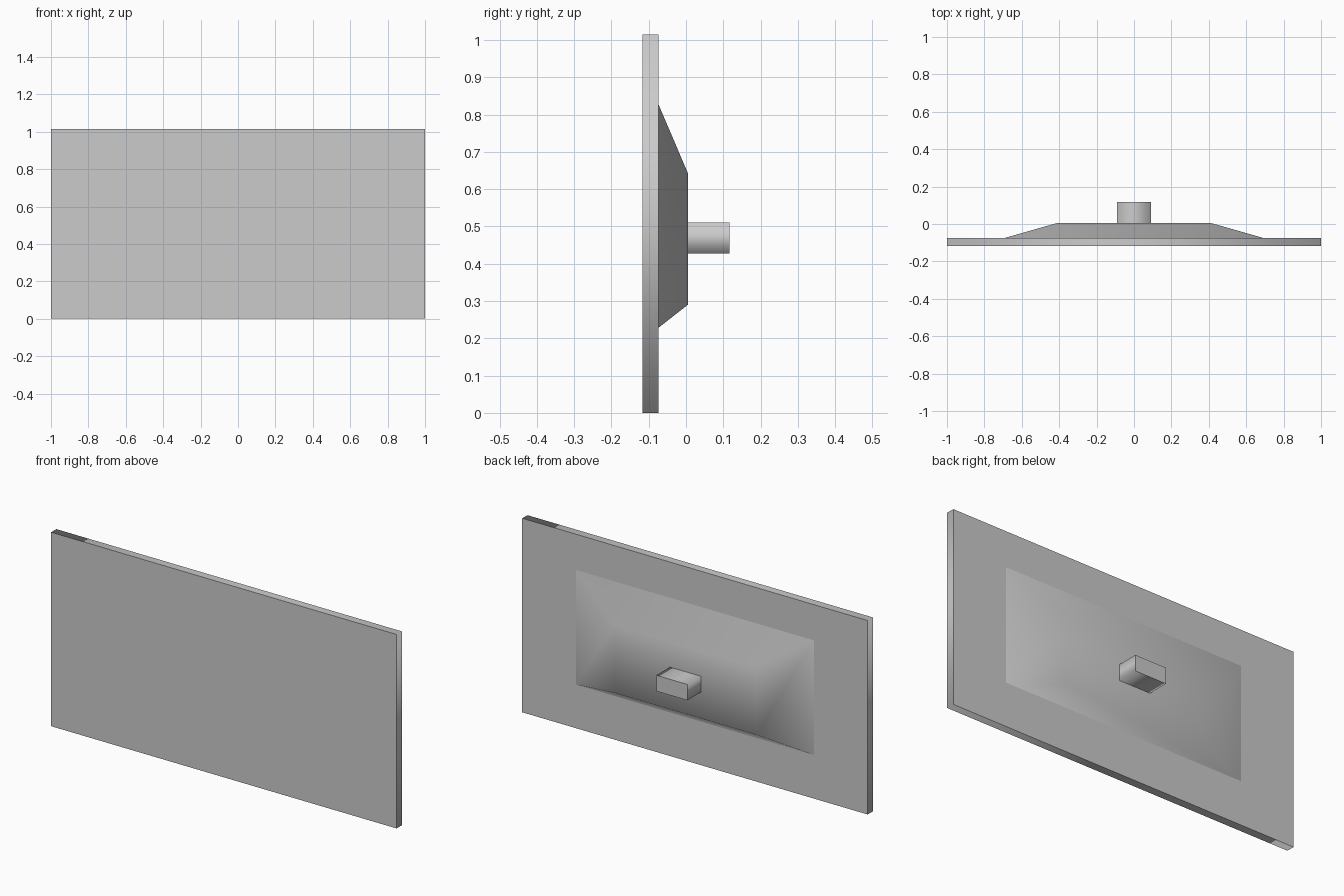
import bpy, bmesh

cube = bpy.data.objects.get("Cube")
if cube:
    bpy.data.objects.remove(cube, do_unlink=True)

grey = bpy.data.materials.new("neutral grey")
grey.use_nodes = True
grey.diffuse_color = (0.6, 0.6, 0.6, 1)
grey.node_tree.nodes["Principled BSDF"].inputs["Base Color"].default_value = (0.6, 0.6, 0.6, 1)


def block(name, front, back, sharp_caps=True, open_front=False):
    """Loft between two rectangles, each given as (half width, z low, z high, y)."""
    bm = bmesh.new()
    rings = []
    for w, low, high, y in (front, back):
        corners = ((-w, low), (w, low), (w, high), (-w, high))
        rings.append([bm.verts.new((x, y, z)) for x, z in corners])
    a, b = rings
    caps = [bm.faces.new(b)]
    if not open_front:
        caps.append(bm.faces.new(a))
    for i in range(4):
        j = (i + 1) % 4
        bm.faces.new((a[i], a[j], b[j], b[i]))
    bmesh.ops.recalc_face_normals(bm, faces=bm.faces)
    # Rounded shading round the sides, crisp rims on the flat ends
    for face in bm.faces:
        face.smooth = True
    if sharp_caps:
        for cap in caps:
            for edge in cap.edges:
                edge.smooth = False
    mesh = bpy.data.meshes.new(name)
    bm.to_mesh(mesh)
    bm.free()
    mesh.materials.append(grey)
    obj = bpy.data.objects.new(name, mesh)
    bpy.context.collection.objects.link(obj)
    return obj


# Flat front panel
block("panel", (1, 0, 1.015, -0.117), (1, 0, 1.015, -0.074))
# Tapered housing on the back, open where it meets the panel
block("rear_housing", (0.69, 0.228, 0.828, -0.074), (0.412, 0.29, 0.643, 0.005),
      sharp_caps=False, open_front=True)
# Mounting stub
block("mount_stub", (0.09, 0.427, 0.51, 0.005), (0.09, 0.427, 0.51, 0.117), open_front=True)
